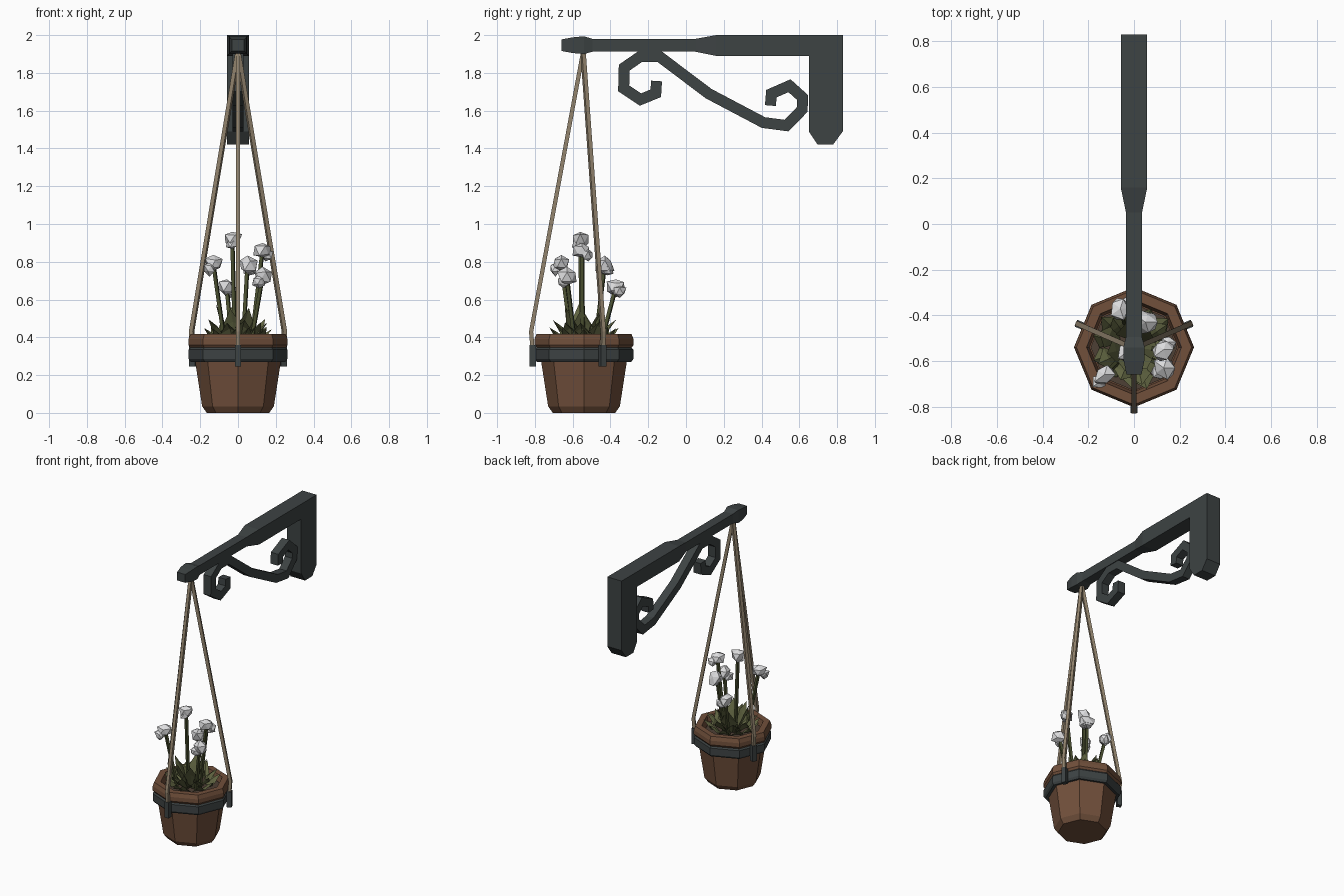
import bpy, bmesh, math, random
from mathutils import Vector

if "Cube" in bpy.data.objects:
    bpy.data.objects.remove(bpy.data.objects["Cube"])

random.seed(4)
CY = -0.54  # pot centre in y


def material(name, rgb):
    m = bpy.data.materials.new(name)
    m.diffuse_color = (*rgb, 1)
    m.use_nodes = True
    m.node_tree.nodes["Principled BSDF"].inputs["Base Color"].default_value = m.diffuse_color
    return m


IRON = material("dark iron", (0.047, 0.056, 0.057))
CLAY = material("brown clay", (0.165, 0.080, 0.044))
ROPE = material("tan rope", (0.29, 0.23, 0.155))
LEAF = material("leaf green", (0.115, 0.125, 0.052))
STEM = material("stem green", (0.07, 0.08, 0.03))
PETAL = material("white petals", (0.72, 0.72, 0.73))
SOIL = material("soil", (0.075, 0.05, 0.035))


def finish(name, bm, mat, solid=True):
    bmesh.ops.remove_doubles(bm, verts=bm.verts, dist=1e-5)
    if solid:
        bmesh.ops.recalc_face_normals(bm, faces=bm.faces)
    me = bpy.data.meshes.new(name)
    bm.to_mesh(me)
    bm.free()
    me.materials.append(mat)
    ob = bpy.data.objects.new(name, me)
    bpy.context.collection.objects.link(ob)
    return ob


def loft(bm, rings, caps=True):
    """Join rings of points with quads."""
    vs = [[bm.verts.new(p) for p in r] for r in rings]
    n = len(rings[0])
    for a, b in zip(vs, vs[1:]):
        for i in range(n):
            j = (i + 1) % n
            bm.faces.new((a[i], a[j], b[j], b[i]))
    if caps:
        bm.faces.new(vs[0])
        bm.faces.new(vs[-1])


def sweep(bm, path, side, half_w, half_t):
    """Rectangular strip along a planar path; side is the plane's normal."""
    pts = [Vector(p) for p in path]
    side = Vector(side).normalized()
    rings = []
    for i, p in enumerate(pts):
        d0 = (p - pts[i - 1]).normalized() if i else None
        d1 = (pts[i + 1] - p).normalized() if i < len(pts) - 1 else None
        d0, d1 = d0 or d1, d1 or d0
        t = (d0 + d1).normalized()
        n = side.cross(t).normalized() * (half_t / max(t.dot(d0), 0.5))
        s = side * half_w
        rings.append([p + s + n, p - s + n, p - s - n, p + s - n])
    loft(bm, rings)


def lathe(name, profile, mat, closed=False, n=8):
    bm = bmesh.new()
    rings = [[(r * math.cos(k * math.tau / n), CY + r * math.sin(k * math.tau / n), z)
              for k in range(n)] for r, z in profile]
    if closed:
        rings.append(rings[0])
    loft(bm, rings, caps=not closed)
    return finish(name, bm, mat)


# Wall bracket: tapered arm with knob end
bm = bmesh.new()
arm = [(0.65, .058, 1.89, 2.0), (0.16, .058, 1.89, 2.0), (0.05, .035, 1.912, 1.98),
       (-0.495, .035, 1.912, 1.98), (-0.54, .047, 1.90, 1.994),
       (-0.60, .045, 1.905, 1.988), (-0.66, .033, 1.916, 1.977)]
loft(bm, [[(-w, y, lo), (w, y, lo), (w, y, hi), (-w, y, hi)] for y, w, lo, hi in arm])
finish("bracket_arm", bm, IRON)

# Wall post with chamfered foot
bm = bmesh.new()
post = [(0.83, 2.0), (0.65, 2.0), (0.65, 1.49), (0.695, 1.422), (0.78, 1.422), (0.83, 1.49)]
loft(bm, [[(x, y, z) for y, z in post] for x in (-.058, .058)])
finish("wall_post", bm, IRON)

# Scroll brace
bm = bmesh.new()
scroll = [(.447, 1.627), (.452, 1.69), (.548, 1.732), (.617, 1.67), (.615, 1.606),
          (.532, 1.521), (.41, 1.537), (.12, 1.69), (-.14, 1.886), (-.243, 1.886),
          (-.327, 1.828), (-.33, 1.718), (-.241, 1.659), (-.16, 1.692), (-.156, 1.757)]
sweep(bm, [(0, y, z) for y, z in scroll], (1, 0, 0), .03, .029)
finish("scroll_brace", bm, IRON)

# Pot, soil and iron band
lathe("pot", [(.165, 0), (.19, .035), (.228, .28), (.228, .345), (.252, .345), (.263, .36),
              (.262, .39), (.252, .418), (.208, .418), (.195, .36)], CLAY)
lathe("soil", [(.19, .361), (.19, .378)], SOIL)
lathe("pot_band", [(.222, .275), (.25, .27), (.261, .285), (.261, .335), (.25, .348),
                   (.222, .348)], IRON, closed=True)

# Three ropes with clips on the band
for k, (deg, r) in enumerate([(-90, .272), (22.5, .258), (157.5, .258)]):
    a = math.radians(deg)
    out = Vector((math.cos(a), math.sin(a), 0))
    side = (-out.y, out.x, 0)
    base = Vector((0, CY, 0)) + out * r
    up = Vector((0, 0, 1))
    bm = bmesh.new()
    sweep(bm, [base + up * .33, base + out * .008 + up * .43, (0, CY - .005, 1.91)],
          side, .011, .011)
    finish(f"rope_{k + 1}", bm, ROPE)
    bm = bmesh.new()
    sweep(bm, [base + up * .245, base + up * .36], side, .016, .017)
    finish(f"band_clip_{k + 1}", bm, IRON)

# Leaves: folded diamonds, upright in the middle and spreading at the rim
bm = bmesh.new()


def leaf(az, r, length, pitch, width, droop):
    o = Vector((math.cos(az), math.sin(az), 0))
    s = Vector((-o.y, o.x, 0))
    u = Vector((0, 0, 1))
    b = Vector((0, CY, .375)) + o * r
    c, h = length * math.cos(pitch), length * math.sin(pitch)
    mid = b + o * c * .55 + u * h * .6
    tip = b + o * c + u * h * droop
    v = [bm.verts.new(p) for p in (b, mid - s * width - u * .03, tip,
                                   mid + s * width - u * .03, mid)]
    for i in range(4):
        bm.faces.new((v[i], v[(i + 1) % 4], v[4]))


for count, r, length, pitch, width, droop in [(6, .03, .21, 1.15, .06, 1.0),
                                              (9, .06, .17, .9, .055, .85),
                                              (11, .09, .13, .7, .045, .9)]:
    for k in range(count):
        leaf((k + random.uniform(-.25, .25)) * math.tau / count, r,
             length * random.uniform(.88, 1.1), pitch, width, droop)
finish("leaves", bm, LEAF, solid=False)

# Flowers: crumpled low-poly blooms on thin stems
blooms = [(-.03, -.56, .92), (.13, -.55, .86), (-.13, -.66, .79),
          (.13, -.63, .72), (.05, -.43, .78), (-.06, -.37, .67)]
stems = bmesh.new()
heads = bmesh.new()
for x, y, z in blooms:
    top = Vector((x, y, z))
    foot = Vector((x * .55, CY + (y - CY) * .55, .38))
    sweep(stems, [foot, top], (top - foot).cross(Vector((.3, 1, 0))), .009, .009)
    # main bloom and a smaller petal cluster beside it
    for off, rad in [((0, 0, 0), .05),
                     ((random.uniform(-.035, .035), random.uniform(-.035, .035), -.025), .036)]:
        ball = bmesh.ops.create_icosphere(heads, subdivisions=1, radius=rad)["verts"]
        for v in ball:
            v.co = v.co * random.uniform(.72, 1.22) + top + Vector(off)
finish("flower_stems", stems, STEM)
finish("flower_heads", heads, PETAL)
